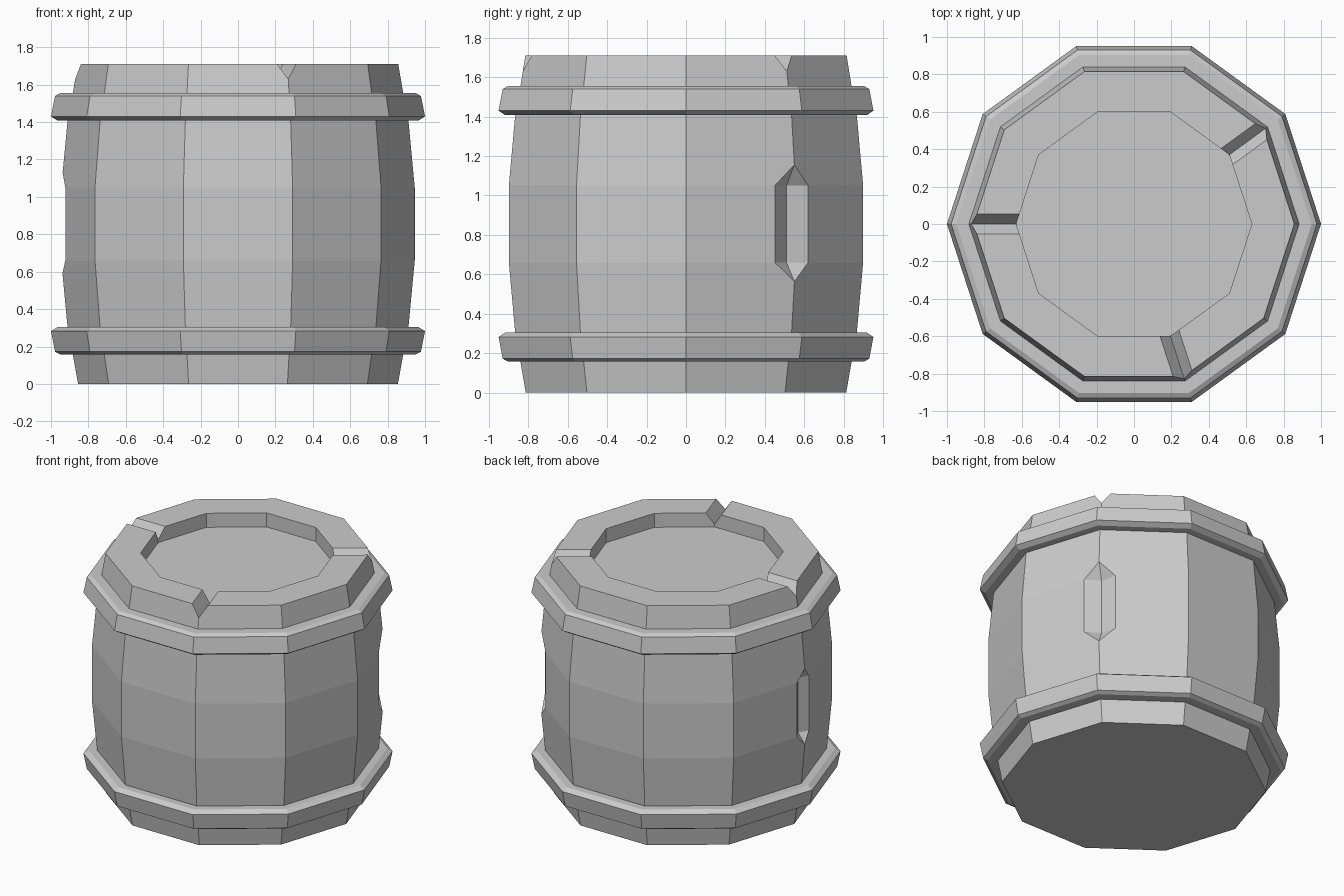
import bpy, bmesh
from math import sin, cos, radians
from mathutils import Vector, Matrix

if "Cube" in bpy.data.objects:
    bpy.data.objects.remove(bpy.data.objects["Cube"])

SIDES = 10


def make_object(name, bm):
    bmesh.ops.recalc_face_normals(bm, faces=bm.faces)
    mesh = bpy.data.meshes.new(name)
    bm.to_mesh(mesh)
    bm.free()
    ob = bpy.data.objects.new(name, mesh)
    bpy.context.collection.objects.link(ob)
    return ob


def lathe(name, profile, closed=False):
    """Ten-sided turned shape; open profiles get flat end caps."""
    bm = bmesh.new()
    rings = []
    for r, z in profile:
        rings.append([bm.verts.new((r * cos(radians(36 * k)), r * sin(radians(36 * k)), z))
                      for k in range(SIDES)])
    pairs = list(zip(rings, rings[1:]))
    if closed:
        pairs.append((rings[-1], rings[0]))
    for a, b in pairs:
        for k in range(SIDES):
            n = (k + 1) % SIDES
            bm.faces.new((a[k], a[n], b[n], b[k]))
    if not closed:
        bm.faces.new(rings[0])
        bm.faces.new(rings[-1])
    return make_object(name, bm)


def cut(target, name, points, angle):
    """Cut the convex hull of the points, turned about z, out of the target."""
    bm = bmesh.new()
    turn = Matrix.Rotation(radians(angle), 3, 'Z')
    for p in points:
        bm.verts.new(turn @ Vector(p))
    bmesh.ops.convex_hull(bm, input=bm.verts)
    cutter = make_object(name, bm)
    cutter.hide_render = True
    cutter.hide_set(True)
    mod = target.modifiers.new(name, 'BOOLEAN')
    mod.operation = 'DIFFERENCE'
    mod.solver = 'EXACT'
    mod.object = cutter


# Barrel body with raised rim and sunken lid
body = lathe("barrel_body", [
    (0.855, 0), (0.883, 0.155), (0.912, 0.31), (0.945, 0.66), (0.945, 1.05),
    (0.912, 1.40), (0.883, 1.555), (0.857, 1.71), (0.63, 1.71), (0.63, 1.61)])

# Hoops, mirrored about mid height
hoop = [(0.85, 1.555), (0.95, 1.555), (0.978, 1.54), (1.0, 1.43), (0.965, 1.408), (0.85, 1.408)]
lathe("upper_hoop", hoop, closed=True)
lathe("lower_hoop", [(r, 1.712 - z) for r, z in hoop], closed=True)

# V-shaped nicks in the rim
for angle in (36, 180, -72):
    nick = []
    for r in (0.5, 1.05):
        nick += [(r, 0, 1.63), (r, 0.104, 1.787), (r, -0.104, 1.787)]
    cut(body, "rim_nick_cutter", nick, angle)


# Chipped stave edges on the sides
def chip(width, depth, low, high):
    z0, z1 = 0.66, 1.05
    base = [Vector((depth, 0, z)) for z in (z0, z1)]
    points = list(base)
    for b, tip in zip(base, (low, high)):
        rims = [Vector((0.938, 0, tip))]
        for s in (1, -1):
            rims.append(Vector((0.945 - width * sin(radians(18)), s * width * cos(radians(18)), b.z)))
        points += [b + (p - b) * 2 for p in rims]
    return points


cut(body, "right_chip_cutter", chip(0.11, 0.868, 0.56, 1.16), 36)
cut(body, "left_chip_cutter", chip(0.07, 0.885, 0.59, 1.13), 180)
